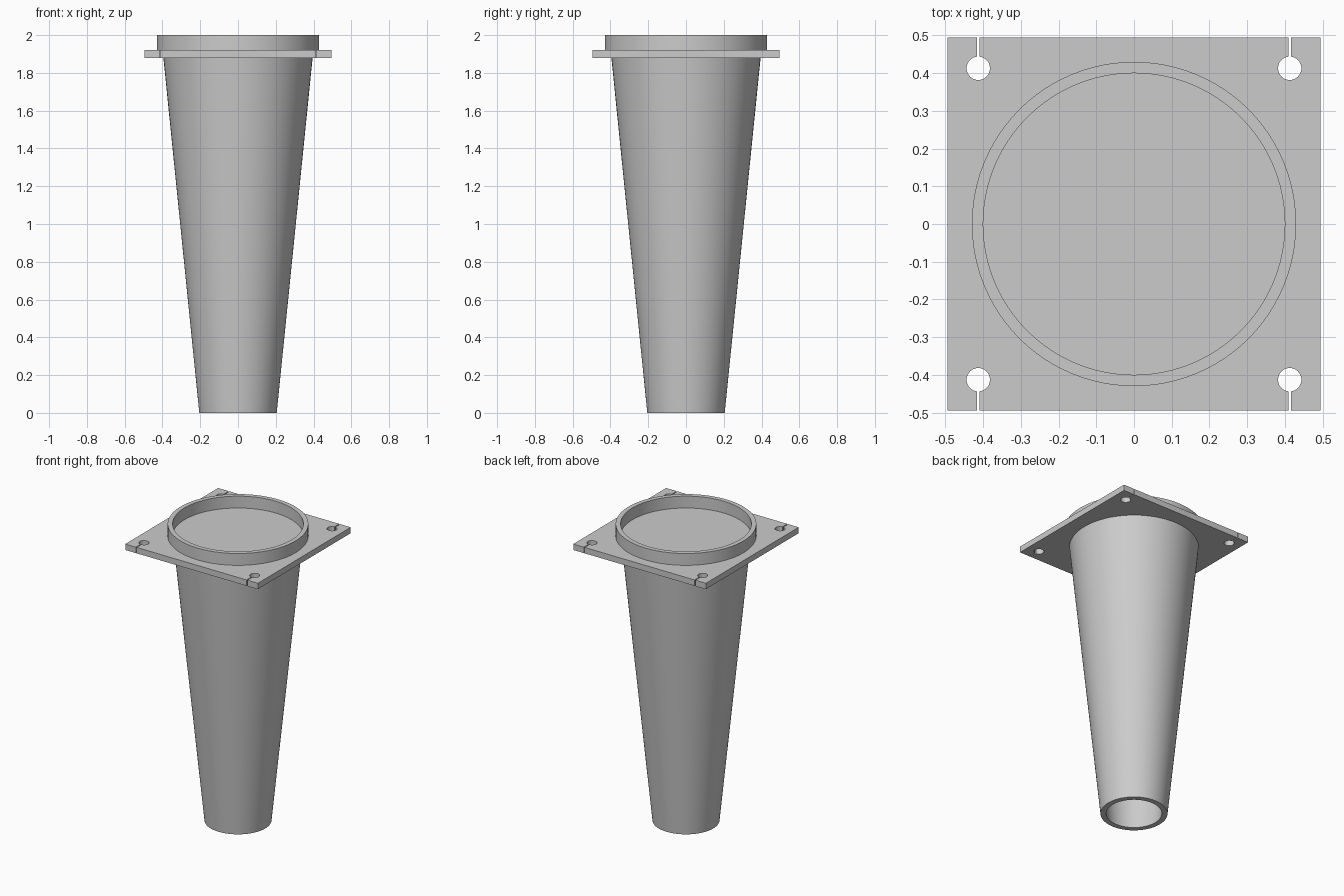
import bpy, bmesh
from math import sin, cos, asin, pi, radians

if "Cube" in bpy.data.objects:
    bpy.data.objects.remove(bpy.data.objects["Cube"])

grey = bpy.data.materials.new("plain grey")
grey.use_nodes = True
COLOUR = (0.6, 0.6, 0.6, 1)
grey.diffuse_color = COLOUR
grey.node_tree.nodes["Principled BSDF"].inputs["Base Color"].default_value = COLOUR

PLATE_BOTTOM, PLATE_TOP, HALF = 1.88, 1.92, 0.495


def finish(name, bm):
    bmesh.ops.remove_doubles(bm, verts=bm.verts, dist=1e-5)
    bmesh.ops.recalc_face_normals(bm, faces=bm.faces)
    mesh = bpy.data.meshes.new(name)
    bm.to_mesh(mesh)
    bm.free()
    mesh.materials.append(grey)
    obj = bpy.data.objects.new(name, mesh)
    bpy.context.collection.objects.link(obj)
    bpy.ops.object.select_all(action="DESELECT")
    obj.select_set(True)
    bpy.context.view_layer.objects.active = obj
    bpy.ops.object.shade_smooth_by_angle(angle=radians(30))
    return obj


def lathe(name, profile, steps=96):
    """Turn a closed (radius, z) profile around the z axis."""
    bm = bmesh.new()
    verts = [bm.verts.new((r, 0, z)) for r, z in profile]
    edges = [bm.edges.new((a, b)) for a, b in zip(verts, verts[1:] + verts[:1])]
    bmesh.ops.spin(bm, geom=verts + edges, cent=(0, 0, 0), axis=(0, 0, 1),
                   angle=2 * pi, steps=steps)
    return finish(name, bm)


# Hollow tapered tube and the raised collar
lathe("tapered_tube", [(0.205, 0), (0.395, PLATE_BOTTOM), (0.36, PLATE_BOTTOM), (0.17, 0)])
lathe("collar", [(0.43, PLATE_TOP), (0.43, 2), (0.40, 2), (0.40, PLATE_TOP)])

# Square plate: each corner hole is joined to the edge by a thin slot
HOLE, RADIUS, SLOT = 0.413, 0.031, 0.003
start = asin(SLOT / RADIUS)
arc = [start + (2 * pi - 2 * start) * i / 32 for i in range(33)]
corner = [(HOLE - SLOT, HALF)]
corner += [(HOLE - RADIUS * sin(a), HOLE + RADIUS * cos(a)) for a in arc]
corner += [(HOLE + SLOT, HALF), (HALF, HALF)]
right_side = corner + [(x, -y) for x, y in reversed(corner)]
outline = right_side + [(-x, y) for x, y in reversed(right_side)]

bm = bmesh.new()
face = bm.faces.new([bm.verts.new((x, y, PLATE_BOTTOM)) for x, y in outline])
lifted = bmesh.ops.extrude_face_region(bm, geom=[face], use_keep_orig=True)["geom"]
bmesh.ops.translate(bm, vec=(0, 0, PLATE_TOP - PLATE_BOTTOM),
                    verts=[v for v in lifted if isinstance(v, bmesh.types.BMVert)])
finish("mounting_plate", bm)
